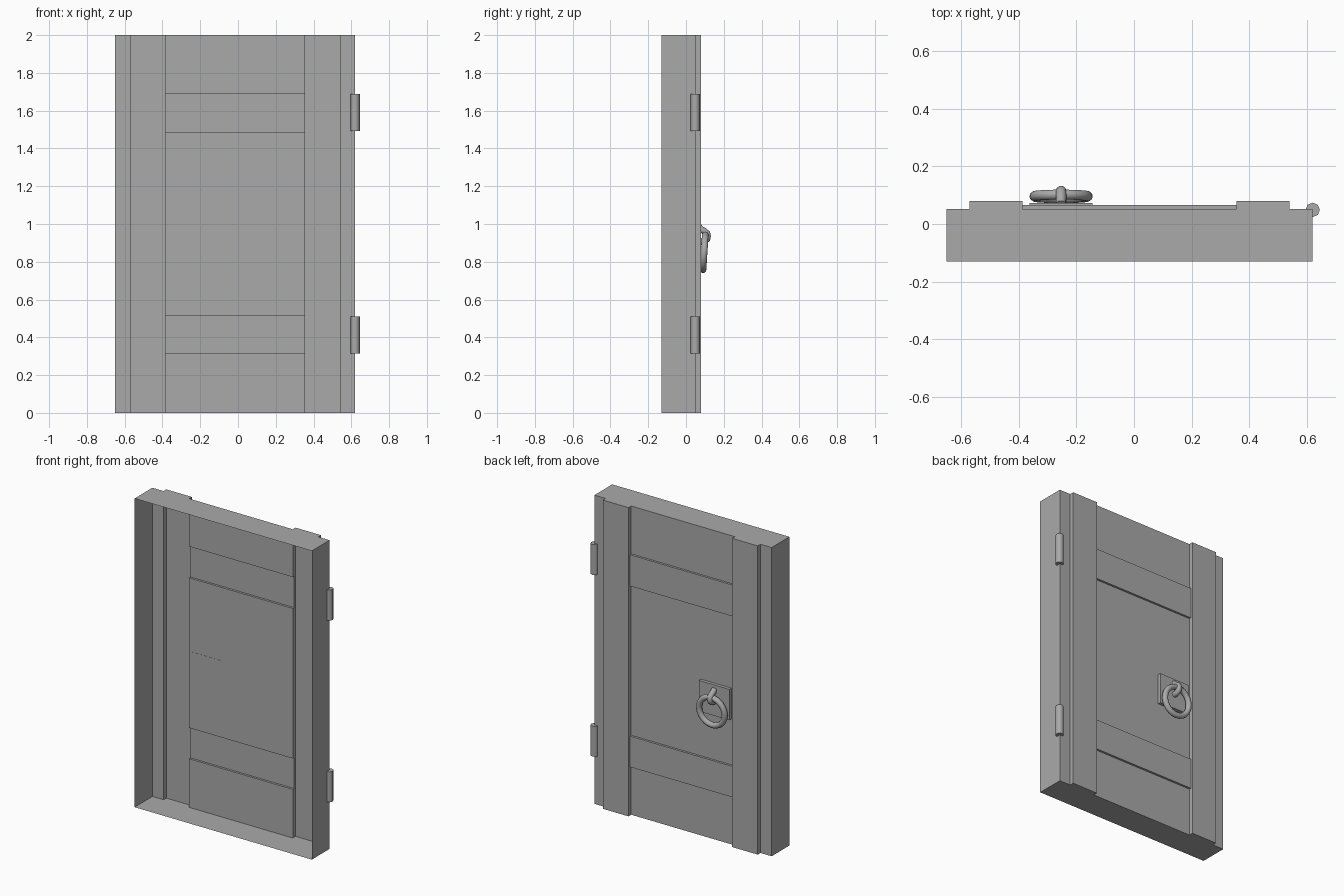
import bpy, bmesh, math
from mathutils import Matrix

cube = bpy.data.objects.get("Cube")
if cube:
    bpy.data.objects.remove(cube)

grey = bpy.data.materials.new("plain grey")
grey.use_nodes = True
grey.diffuse_color = (0.4, 0.4, 0.4, 1)
grey.node_tree.nodes["Principled BSDF"].inputs["Base Color"].default_value = (0.4, 0.4, 0.4, 1)


def add_object(name, bm, smooth=0):
    mesh = bpy.data.meshes.new(name)
    bm.to_mesh(mesh)
    bm.free()
    obj = bpy.data.objects.new(name, mesh)
    bpy.context.collection.objects.link(obj)
    mesh.materials.append(grey)
    if smooth:
        bpy.ops.object.select_all(action='DESELECT')
        obj.select_set(True)
        bpy.context.view_layer.objects.active = obj
        bpy.ops.object.shade_smooth_by_angle(angle=math.radians(smooth))
    return obj


# Door shell: stepped back relief and side walls, open at the front
FRONT, PANEL, RAIL, STILE = -0.13, 0.052, 0.066, 0.08
xs = [-0.65, -0.57, -0.387, 0.356, 0.54, 0.62]
zs = [0, 0.315, 0.515, 1.487, 1.69, 2]


def depth(i, j):
    if not (0 <= i < 5 and 0 <= j < 5):
        return FRONT
    if i in (1, 3):
        return STILE
    return RAIL if i == 2 and j in (1, 3) else PANEL


bm = bmesh.new()


def face(*points):
    bm.faces.new([bm.verts.new(p) for p in points])


for i in range(6):
    for j in range(6):
        x, z, y = xs[i], zs[j], depth(i, j)
        left, below = depth(i - 1, j), depth(i, j - 1)
        if i < 5 and j < 5:
            x2, z2 = xs[i + 1], zs[j + 1]
            face((x, y, z), (x, y, z2), (x2, y, z2), (x2, y, z))
        if j < 5 and left != y:
            face((x, left, z), (x, left, zs[j + 1]), (x, y, zs[j + 1]), (x, y, z))
        if i < 5 and below != y:
            face((x, below, z), (x, y, z), (xs[i + 1], y, z), (xs[i + 1], below, z))
bmesh.ops.remove_doubles(bm, verts=bm.verts, dist=0.0001)
add_object("door_shell", bm)

# Hinge barrels
for name, z in (("lower_hinge", 0.413), ("upper_hinge", 1.59)):
    bm = bmesh.new()
    bmesh.ops.create_cone(bm, cap_ends=True, segments=8, radius1=0.025, radius2=0.025,
                          depth=0.197, matrix=Matrix.Translation((0.62, 0.049, z)))
    add_object(name, bm, 50)

# Handle plate
HX = -0.253
bm = bmesh.new()
bmesh.ops.create_cube(bm, size=1, matrix=Matrix.Translation((HX, 0.062, 0.912))
                      @ Matrix.Diagonal((0.218, 0.022, 0.2, 1)))
add_object("handle_plate", bm)


def tube(name, path, radius, closed, sides=10):
    """Sweep a round section along a path lying in a plane of constant x or y."""
    curve = bpy.data.curves.new(name + "_path", 'CURVE')
    curve.dimensions = '3D'
    curve.bevel_depth = radius
    curve.bevel_resolution = sides // 2 - 2
    curve.use_fill_caps = True
    spline = curve.splines.new('POLY')
    spline.points.add(len(path) - 1)
    for point, co in zip(spline.points, path):
        point.co = (*co, 1)
    spline.use_cyclic_u = closed
    helper = bpy.data.objects.new(name + "_path", curve)
    bpy.context.collection.objects.link(helper)
    bm = bmesh.new()
    bm.from_mesh(helper.to_mesh())
    bpy.data.objects.remove(helper)
    return add_object(name, bm, 60)


# Pull ring, hanging slightly inward at the bottom
turns = [2 * math.pi * k / 24 for k in range(24)]
ring = [(HX + 0.092 * math.cos(a), 0.096 + 0.006 * math.sin(a), 0.85 + 0.092 * math.sin(a))
        for a in turns]
tube("pull_ring", ring, 0.018, True)

# Hook that carries the ring
hook = [(0.068, 0.985), (0.08, 0.972), (0.098, 0.962), (0.112, 0.95), (0.115, 0.935),
        (0.112, 0.92), (0.1, 0.91), (0.085, 0.906), (0.068, 0.906)]
tube("ring_hook", [(HX, y, z) for y, z in hook], 0.018, False)
